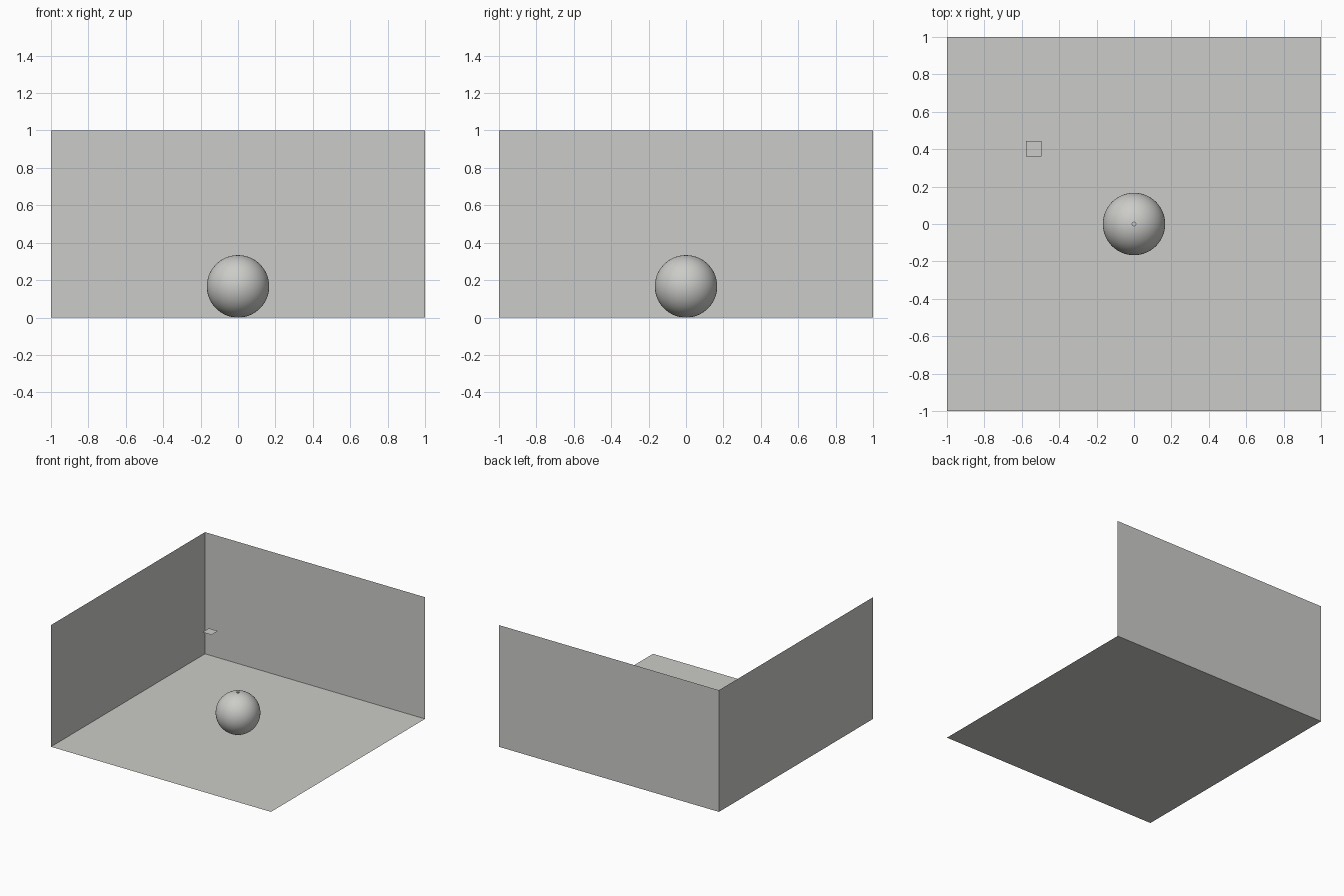
import bpy
import bmesh
from math import pi
from mathutils import Matrix, Vector

cube = bpy.data.objects.get("Cube")
if cube:
    bpy.data.objects.remove(cube, do_unlink=True)

# One neutral grey for the whole set
grey = bpy.data.materials.new("warm grey")
grey.use_nodes = True
COLOUR = (0.6, 0.6, 0.58, 1)
grey.diffuse_color = COLOUR
grey.node_tree.nodes["Principled BSDF"].inputs["Base Color"].default_value = COLOUR


def add_object(name, bm):
    mesh = bpy.data.meshes.new(name)
    bm.to_mesh(mesh)
    bm.free()
    mesh.materials.append(grey)
    obj = bpy.data.objects.new(name, mesh)
    bpy.context.collection.objects.link(obj)
    return obj


def add_panel(name, centre, width, depth, turn=Matrix.Identity(4)):
    """Thin single-sided sheet, turned and then moved into place."""
    bm = bmesh.new()
    bmesh.ops.create_grid(bm, x_segments=1, y_segments=1, size=0.5)
    bmesh.ops.scale(bm, vec=(width, depth, 1), verts=bm.verts)
    bmesh.ops.transform(bm, matrix=Matrix.Translation(Vector(centre)) @ turn, verts=bm.verts)
    return add_object(name, bm)


# Open room: floor, back wall and one side wall, facing inward
add_panel("floor", (0, 0, 0), 2, 2)
add_panel("back_wall", (0, 1, 0.5), 2, 1, Matrix.Rotation(pi / 2, 4, "X"))
add_panel("side_wall", (-1, 0, 0.5), 1, 2, Matrix.Rotation(pi / 2, 4, "Y"))

# Small square panel floating above the floor
add_panel("floating_panel", (-0.535, 0.403, 0.535), 0.083, 0.083)

# Ball resting on the floor, with a tiny opening at each pole
RADIUS = 1 / 6
bm = bmesh.new()
bmesh.ops.create_uvsphere(bm, u_segments=64, v_segments=52, radius=RADIUS)
poles = [v for v in bm.verts if abs(v.co.z) > RADIUS * 0.9999]
bmesh.ops.delete(bm, geom=poles, context="VERTS")
bmesh.ops.translate(bm, vec=(0, 0, RADIUS), verts=bm.verts)
for face in bm.faces:
    face.smooth = True
add_object("ball", bm)
